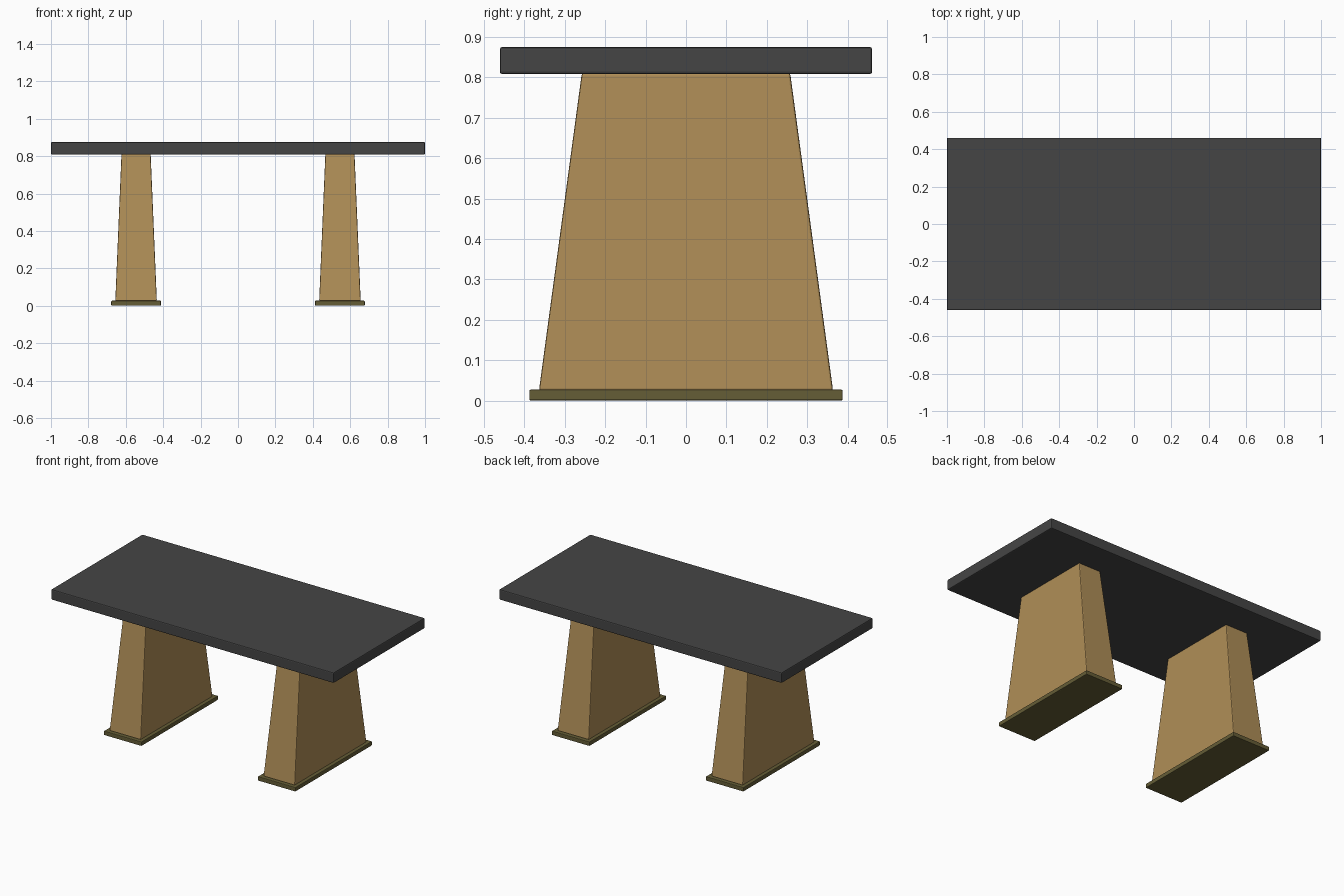
import bpy, bmesh

if "Cube" in bpy.data.objects:
    bpy.data.objects.remove(bpy.data.objects["Cube"])


def material(name, rgb):
    m = bpy.data.materials.new(name)
    m.diffuse_color = (*rgb, 1.0)
    m.use_nodes = True
    m.node_tree.nodes["Principled BSDF"].inputs["Base Color"].default_value = m.diffuse_color
    return m


def tapered_block(name, cx, z0, z1, bottom, top, bevel, mat):
    """Chamfered block with half-sizes (x, y) at its bottom and top."""
    bm = bmesh.new()
    bmesh.ops.create_cube(bm, size=2.0)
    for v in bm.verts:
        upper = v.co.z > 0
        hx, hy = top if upper else bottom
        v.co = (v.co.x * hx, v.co.y * hy, z1 if upper else z0)
    mesh = bpy.data.meshes.new(name)
    bm.to_mesh(mesh)
    bm.free()
    mesh.materials.append(mat)
    obj = bpy.data.objects.new(name, mesh)
    obj.location.x = cx
    bpy.context.collection.objects.link(obj)
    mod = obj.modifiers.new("chamfer", 'BEVEL')
    mod.width = bevel
    mod.segments = 2
    mod.limit_method = 'ANGLE'
    return obj


dark = material("dark_top", (0.06, 0.06, 0.06))
wood = material("tan_wood", (0.43, 0.27, 0.095))
olive = material("olive_base", (0.13, 0.11, 0.037))

# Table top
tapered_block("table_top", 0, 0.808, 0.875, (1.0, 0.461), (1.0, 0.461), 0.006, dark)

# Two tapered pedestals, each on a thin base plate
for side, x in (("left", -0.545), ("right", 0.545)):
    tapered_block(side + "_base_plate", x, 0.0, 0.027,
                  (0.133, 0.388), (0.133, 0.388), 0.004, olive)
    tapered_block(side + "_pedestal", x, 0.025, 0.81,
                  (0.111, 0.364), (0.078, 0.258), 0.005, wood)
